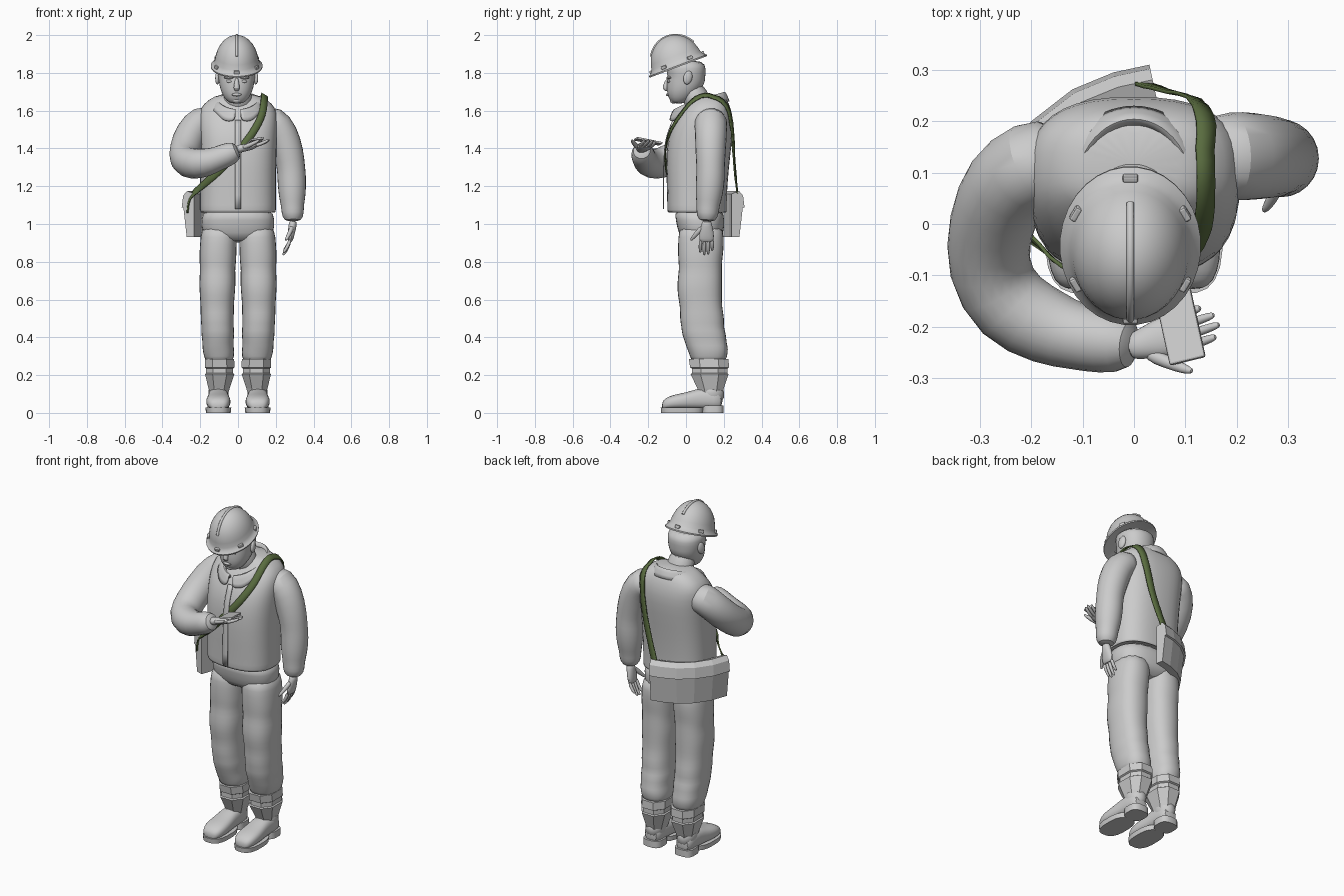
import bpy, bmesh, math
from mathutils import Vector as V
from mathutils.bvhtree import BVHTree

if "Cube" in bpy.data.objects:
    bpy.data.objects.remove(bpy.data.objects["Cube"])


def loft(name, rings, closed=True, caps=True, subd=0, smooth=True, mirror=False, angle=50):
    """Skin a list of point rings into one object."""
    bm = bmesh.new()
    rows = [[bm.verts.new(p) for p in r] for r in rings]
    n = len(rows[0])
    for a, b in zip(rows, rows[1:]):
        for i in range(n if closed else n - 1):
            j = (i + 1) % n
            bm.faces.new((a[i], a[j], b[j], b[i]))
    if caps and closed:
        bm.faces.new(rows[0])
        bm.faces.new(rows[-1])
    bmesh.ops.recalc_face_normals(bm, faces=bm.faces)
    me = bpy.data.meshes.new(name)
    bm.to_mesh(me)
    bm.free()
    ob = bpy.data.objects.new(name, me)
    bpy.context.collection.objects.link(ob)
    if smooth:
        me.polygons.foreach_set("use_smooth", [True] * len(me.polygons))
        me.set_sharp_from_angle(angle=math.radians(angle))
    if mirror:
        ob.modifiers.new("mirror", 'MIRROR').use_mirror_merge = False
    if subd:
        ob.modifiers.new("subd", 'SUBSURF').levels = subd
        ob.modifiers["subd"].render_levels = subd
    return ob


def ring(c, u, v, a, b, n=14, p=2.0):
    """Superellipse ring around c."""
    out = []
    for i in range(n):
        t = 2 * math.pi * (i + .5) / n
        x, y = math.cos(t), math.sin(t)
        f = lambda s: math.copysign(abs(s) ** (2 / p), s)
        out.append(V(c) + V(u) * a * f(x) + V(v) * b * f(y))
    return out


def zloft(name, st, n=16, p=2.0, **k):
    """Stations (z, cx, cy, rx, ry)."""
    return loft(name, [ring((x, y, z), (1, 0, 0), (0, 1, 0), a, b, n, p) for z, x, y, a, b in st], **k)


def tube(name, st, ref=(0, 0, 1), n=12, **k):
    """Stations (point, a, b) swept along their path; a lies across ref."""
    pts = [V(s[0]) for s in st]
    rings = []
    for i, s in enumerate(st):
        t = (pts[min(i + 1, len(st) - 1)] - pts[max(i - 1, 0)]).normalized()
        u = V(ref).cross(t).normalized()
        rings.append(ring(s[0], u, t.cross(u), s[1], s[2], n))
    return loft(name, rings, **k)


def ball(name, loc, scale, rot=(0, 0, 0)):
    bpy.ops.mesh.primitive_uv_sphere_add(segments=14, ring_count=8, location=loc, rotation=rot)
    ob = bpy.context.object
    ob.name, ob.scale = name, scale
    bpy.ops.object.shade_smooth()
    return ob


def box(name, loc, size, rot=(0, 0, 0), bevel=0.004):
    bpy.ops.mesh.primitive_cube_add(size=1, location=loc, rotation=rot)
    ob = bpy.context.object
    ob.name, ob.scale = name, size
    bpy.ops.object.transform_apply(location=False, rotation=False, scale=True)
    b = ob.modifiers.new("bevel", 'BEVEL')
    b.width, b.segments = bevel, 2
    return ob


# Jacket body and hips
torso = zloft("jacket", [
    (1.075, 0, .06, .185, .14), (1.058, 0, .06, .198, .155), (1.065, 0, .058, .204, .16),
    (1.13, 0, .058, .202, .158), (1.3, 0, .06, .203, .168), (1.45, 0, .072, .208, .175),
    (1.55, 0, .095, .212, .158), (1.615, 0, .113, .205, .125), (1.66, 0, .12, .155, .098),
    (1.69, 0, .115, .1, .075)], n=20, p=2.6, subd=1)
zloft("trouser_seat", [(.9, 0, .08, .15, .09), (.95, 0, .08, .192, .122), (1.02, 0, .075, .196, .13),
                       (1.09, 0, .065, .19, .135)], n=20, p=2.5, subd=1)

# Trouser legs with cloth folds
zloft("trouser_legs", [
    (1.0, .1, .08, .09, .115), (.93, .102, .08, .099, .124), (.86, .106, .078, .1, .124),
    (.8, .107, .075, .1, .118), (.76, .108, .077, .094, .116), (.69, .109, .072, .1, .122),
    (.62, .11, .073, .094, .12), (.56, .11, .08, .09, .113), (.5, .11, .085, .09, .121),
    (.45, .108, .088, .087, .114), (.42, .107, .095, .09, .12), (.37, .106, .105, .083, .112),
    (.34, .105, .115, .086, .112), (.3, .1, .12, .082, .1), (.26, .1, .12, .07, .09)],
    n=14, p=2.4, subd=1, mirror=True)

# Faceted gaiters above the boots
zloft("gaiters", [
    (.1, .1, .13, .05, .065), (.13, .1, .13, .06, .075), (.205, .097, .125, .083, .107),
    (.21, .097, .125, .076, .1), (.235, .097, .125, .076, .1), (.24, .097, .125, .084, .11),
    (.285, .097, .12, .082, .112), (.285, .097, .12, .06, .085)], n=8, p=2.4, smooth=False, mirror=True)

# Boots: ankle, foot, sole and heel
zloft("boot_ankles", [(.05, .103, .135, .055, .07), (.11, .103, .135, .056, .07), (.15, .102, .13, .055, .066)],
      n=14, subd=1, mirror=True)
foot = [(-.128, .03, .055), (-.112, .053, .078), (-.07, .066, .096), (-.02, .066, .105), (.03, .06, .118),
        (.08, .056, .135), (.15, .055, .13), (.195, .045, .11)]
loft("boot_feet", [ring((.104, y, .018 + (h - .018) / 2), (1, 0, 0), (0, 0, 1), w, (h - .018) / 2, 14, 2.6)
                   for y, w, h in foot], mirror=True, subd=1)
zloft("boot_soles", [(0, .104, -.02, .066, .112), (.028, .104, -.02, .069, .115)], n=20, p=2.7, mirror=True)
zloft("boot_heels", [(0, .104, .143, .058, .057), (.04, .104, .143, .057, .057)], n=16, p=3, mirror=True)

# Sleeves
right_arm = [(-.13, .13, 1.54, .08), (-.2, .12, 1.545, .092), (-.25, .08, 1.48, .092), (-.28, 0, 1.40, .088),
             (-.288, -.085, 1.335, .087), (-.245, -.165, 1.315, .087), (-.16, -.205, 1.325, .078),
             (-.11, -.22, 1.345, .066), (-.06, -.228, 1.365, .067), (0, -.235, 1.392, .054), (0, -.235, 1.392, .035)]
left_arm = [(.13, .13, 1.54, .08), (.19, .132, 1.547, .092), (.238, .132, 1.48, .088), (.27, .13, 1.37, .083),
            (.281, .13, 1.3, .077), (.285, .13, 1.24, .08), (.287, .122, 1.15, .075), (.288, .117, 1.1, .063),
            (.29, .114, 1.06, .062), (.29, .111, 1.015, .05), (.29, .111, 1.015, .03)]
tube("right_sleeve", [(s[:3], s[3], s[3]) for s in right_arm], n=12, subd=1)
tube("left_sleeve", [(s[:3], s[3], s[3]) for s in left_arm], ref=(0, 1, 0), n=12, subd=1)


# Hands
def hand(name, wrist, d, side, palm, curl):
    w, d, side, palm = V(wrist), V(d).normalized(), V(side).normalized(), V(palm).normalized()
    at = lambda t, s, q=0: w + d * t + side * s + palm * q
    tube(name + "_palm", [(at(t, 0), a, b) for t, a, b in (
        (-.02, .026, .022), (.01, .03, .022), (.045, .04, .02), (.08, .041, .016), (.098, .036, .01))],
        ref=palm, subd=1)
    for i, ln in enumerate((.078, .092, .088, .066)):
        s = .03 - i * .02
        tube(f"{name}_finger_{i + 1}", [(at(.08, s), .011, .011), (at(.08 + ln * .5, s * 1.05, curl * .25), .01, .01),
             (at(.08 + ln * .9, s * 1.05, curl * .8), .009, .009), (at(.08 + ln, s * 1.05, curl), .004, .004)],
             ref=palm, n=8, subd=1)
    tube(name + "_thumb", [(at(.012, .018), .016, .015), (at(.05, .05, .008), .014, .013),
         (at(.08, .074, .018), .011, .01), (at(.095, .084, .024), .005, .005)], ref=palm, n=8, subd=1)


hand("right_hand", (.005, -.237, 1.398), (.95, .3, .17), (.3, -.95, .1), (-.17, .05, 1), .018)
hand("left_hand", (.29, .11, 1.0), (-.16, -.02, -1), (0, -1, .02), (-1, 0, .16), .026)
box("handheld_device", (.09, -.2, 1.438), (.072, .14, .012), (-.2, -.12, .24))

# Head, neck, face
HX = -.007
zloft("head", [(1.637, HX, -.04, .03, .026), (1.652, HX, -.035, .055, .05), (1.69, HX, -.02, .08, .082),
               (1.73, HX, -.005, .092, .098), (1.76, HX, .0, .096, .103), (1.78, HX, .003, .1, .1),
               (1.82, HX, .0, .104, .108), (1.87, HX, -.005, .1, .1)], n=18, p=2.2, subd=1)
zloft("neck", [(1.58, 0, .08, .085, .08), (1.66, 0, .055, .076, .072), (1.75, HX, .03, .075, .072)], subd=1)
tube("nose", [((HX, -.09, 1.775), .01, .01), ((HX, -.103, 1.745), .013, .015), ((HX, -.112, 1.72), .02, .017),
              ((HX, -.1, 1.703), .012, .008)], ref=(0, 1, 0), n=8, subd=1)
ball("lips", (HX, -.092, 1.685), (.026, .014, .009))
ball("chin", (HX, -.066, 1.656), (.026, .02, .018))
for s, tag in ((-1, "right"), (1, "left")):
    ball(tag + "_ear", (HX + s * .1, .01, 1.775), (.013, .024, .037), (-.25, 0, s * .25))
    ball(tag + "_eye", (HX + s * .038, -.089, 1.755), (.017, .01, .008))
    ball(tag + "_brow", (HX + s * .04, -.089, 1.775), (.028, .015, .008))

# Turned-down collar, open at the front
rows = []
for k in range(25):
    t = -math.pi / 2 + .12 + (2 * math.pi - .24) * k / 24
    c, s = math.cos(t), math.sin(t)
    h = (s + 1) / 2
    point = .035 * max(0, 1 - abs(h - .06) * 8)
    rows.append([V((rx * c, .07 + ry * s, z0 + (z1 - z0) * h ** .8 - drop * point)) for rx, ry, z0, z1, drop in (
        (.092, .115, 1.575, 1.64, 0), (.1, .125, 1.605, 1.69, 0), (.112, .135, 1.61, 1.705, 0),
        (.13, .148, 1.597, 1.69, .5), (.148, .162, 1.572, 1.65, 1.2))])
col = loft("collar", rows, closed=False, subd=1, angle=80)
m = col.modifiers.new("thick", 'SOLIDIFY')
m.thickness = .01

# Hard hat, tipped forward with the head
X, Y = (1, 0, 0), (0, 1, 0)
hat = []
RX, RY, H = .117, .14, .158
prof = [(.0, .9), (-.012, 1.08), (-.014, 1.165), (-.006, 1.175), (.004, 1.07), (.02, 1.0)]
prof += [(H * math.sin(a), math.cos(a)) for a in (.3, .5, .7, .9, 1.1, 1.28, 1.42, 1.53)]
hat.append(loft("hard_hat", [ring((0, 0, z), X, Y, RX * f, RY * f, 32) for z, f in prof], angle=40))
hat.append(tube("hat_ridge", [((0, -RY * math.cos(a), H * math.sin(a) - .002), .009, .008)
                              for a in [.6 + i * .2 for i in range(11)]], ref=(1, 0, 0), n=8, angle=60))
for i in range(6):
    a = math.pi / 6 + i * math.pi / 3
    hat.append(box(f"hat_tab_{i + 1}", (RX * 1.05 * math.cos(a), RY * 1.05 * math.sin(a), .01), (.014, .03, .018),
                   (0, 0, a)))
root = bpy.data.objects.new("hat_pivot", None)
bpy.context.collection.objects.link(root)
root.location, root.rotation_euler = (HX, -.045, 1.845), (.36, 0, 0)
for o in hat:
    o.parent = root

# Shoulder bag wrapped around the hip
plan = [V((.03, .31)), V((-.04, .295)), V((-.12, .262)), V((-.2, .2)), V((-.262, .11)), V((-.298, .01))]
section = [(-.07, .93), (-.028, .93), (-.01, 1.085), (0, 1.088), (-.008, 1.15), (-.03, 1.175), (-.07, 1.16)]
rings = []
for i, p in enumerate(plan):
    t = (plan[min(i + 1, 5)] - plan[max(i - 1, 0)]).normalized()
    rings.append([V((p.x + t.y * d, p.y - t.x * d, z)) for d, z in section])
bag = loft("shoulder_bag", rings, smooth=False)
bag.data.update()

# Ribbons that hug the jacket
bpy.context.view_layer.update()
bvh = BVHTree.FromObject(torso, bpy.context.evaluated_depsgraph_get())


def ribbon(name, path, width, lift, thick):
    pts = [V(a).lerp(V(b), k / 3) for a, b in zip(path, path[1:]) for k in range(3)] + [V(path[-1])]
    for _ in range(2):
        pts = [pts[0]] + [(a + b * 2 + c) / 4 for a, b, c in zip(pts, pts[1:], pts[2:])] + [pts[-1]]
    rows = []
    for i, p in enumerate(pts):
        t = (pts[min(i + 1, len(pts) - 1)] - pts[max(i - 1, 0)]).normalized()
        nrm = bvh.find_nearest(p)[1]
        side = t.cross(nrm).normalized()
        row = []
        for s in (-1, 0, 1):
            q = p + side * s * width
            co, no = bvh.find_nearest(q)[:2]
            row.append(co + no * lift if (q - co).dot(no) < lift else q)
        rows.append(row)
    ob = loft(name, rows, closed=False, angle=60)
    m = ob.modifiers.new("thick", 'SOLIDIFY')
    m.thickness, m.offset = thick, 0
    return ob


strap = ribbon("bag_strap", [
    (.01, .275, 1.14), (.05, .262, 1.25), (.085, .253, 1.36), (.115, .247, 1.5), (.13, .228, 1.6),
    (.138, .17, 1.665), (.14, .1, 1.69), (.14, .03, 1.655), (.13, -.03, 1.58), (.09, -.075, 1.5),
    (.04, -.1, 1.43), (-.04, -.115, 1.34), (-.13, -.09, 1.25), (-.205, -.02, 1.19), (-.262, 0, 1.14),
    (-.27, .005, 1.06)], .019, .008, .007)
green = bpy.data.materials.new("strap_green")
green.diffuse_color = (.1, .15, .05, 1)
green.use_nodes = True
green.node_tree.nodes["Principled BSDF"].inputs["Base Color"].default_value = green.diffuse_color
strap.data.materials.append(green)
ribbon("jacket_placket", [(0, -.12, 1.08), (0, -.12, 1.3), (0, -.11, 1.45), (0, -.07, 1.55)], .016, .003, .004)
